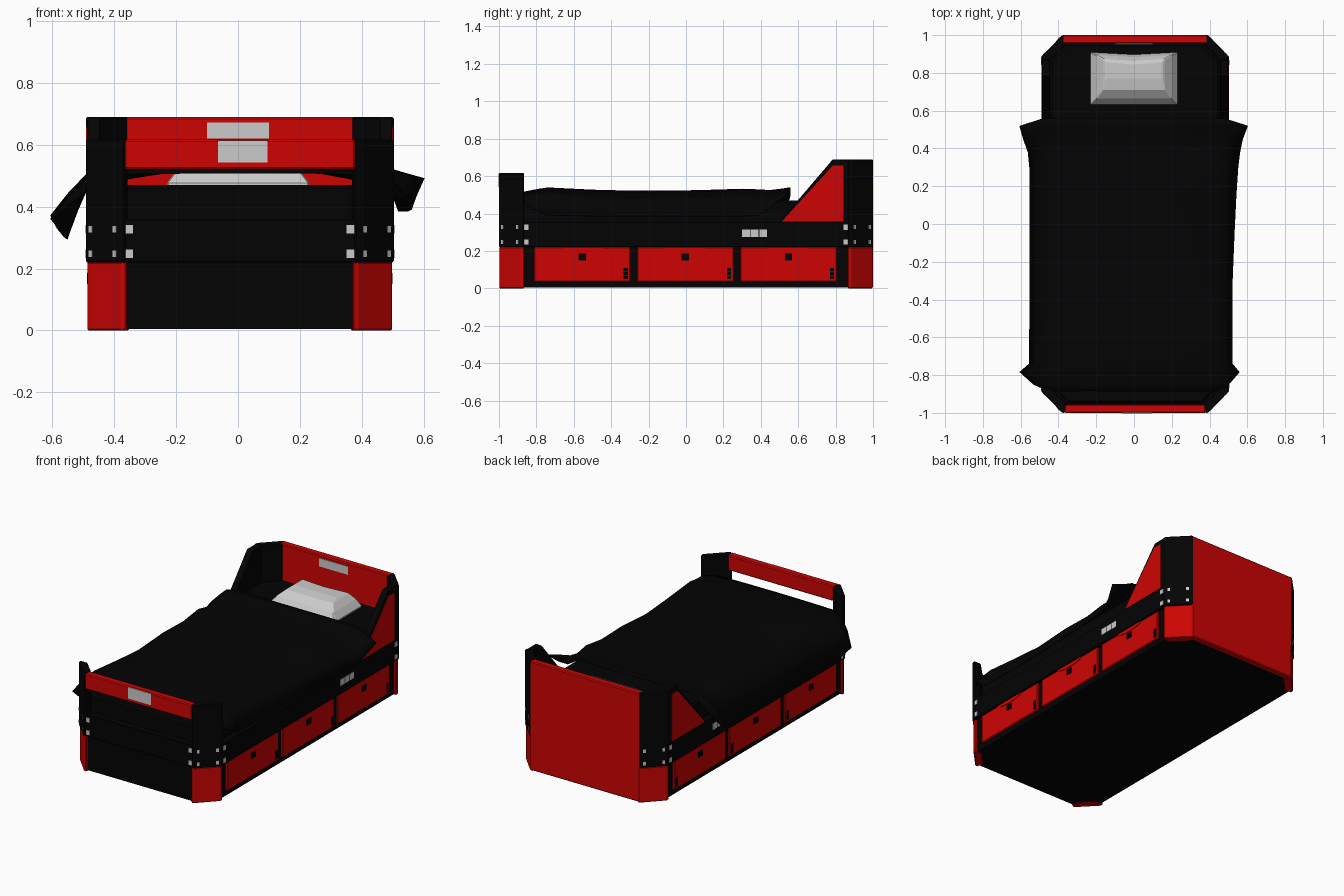
import bpy, bmesh, math
from mathutils import Matrix, Vector

if "Cube" in bpy.data.objects:
    bpy.data.objects.remove(bpy.data.objects["Cube"])


def material(name, col):
    m = bpy.data.materials.new(name)
    m.diffuse_color = (*col, 1)
    m.use_nodes = True
    m.node_tree.nodes["Principled BSDF"].inputs["Base Color"].default_value = m.diffuse_color
    return m


RED = material("red_paint", (0.62, 0.001, 0.001))
BLACK = material("black_paint", (0.001, 0.001, 0.001))
CX = 0.006  # the frame sits slightly right of the origin


def finish(name, bm, mat, bevel=0.0, dx=CX):
    bmesh.ops.recalc_face_normals(bm, faces=bm.faces[:])
    me = bpy.data.meshes.new(name)
    bm.to_mesh(me)
    bm.free()
    ob = bpy.data.objects.new(name, me)
    ob.location.x = dx
    bpy.context.collection.objects.link(ob)
    if mat:
        me.materials.append(mat)
    if bevel:
        b = ob.modifiers.new("bevel", 'BEVEL')
        b.width, b.segments, b.limit_method = bevel, 1, 'ANGLE'
    return ob


def prism(name, pts, axis, a, b, mat, bevel=0.0):
    """Extrude a profile from a to b; axis 'z' takes (x, y), axis 'x' takes (y, z)."""
    bm = bmesh.new()
    place = (lambda p, t: (p[0], p[1], t)) if axis == 'z' else (lambda p, t: (t, p[0], p[1]))
    f = bm.faces.new([bm.verts.new(place(p, a)) for p in pts])
    ext = bmesh.ops.extrude_face_region(bm, geom=[f])
    move = Vector(place((0, 0), b - a))
    bmesh.ops.translate(bm, vec=move, verts=[v for v in ext['geom'] if isinstance(v, bmesh.types.BMVert)])
    return finish(name, bm, mat, bevel)


def box(name, x0, x1, y0, y1, z0, z1, mat=None, bevel=0.0):
    return prism(name, [(x0, y0), (x1, y0), (x1, y1), (x0, y1)], 'z', z0, z1, mat, bevel)


def octagon(hx, hy, c):
    q = [(hx, hy - c), (hx - c, hy)]
    return (q + [(-x, y) for x, y in reversed(q)] + [(-x, -y) for x, y in q]
            + [(x, -y) for x, y in reversed(q)])


# base and mattress
prism("base", octagon(0.477, 0.967, 0.085), 'z', 0.004, 0.23, BLACK)
prism("mattress", octagon(0.447, 0.947, 0.09), 'z', 0.23, 0.47, BLACK, 0.01)

# headboard, foot rails and foot panel
box("headboard", -0.384, 0.384, 0.955, 1.0, 0.004, 0.69, RED, 0.006)
box("foot_top_rail", -0.374, 0.374, -1.0, -0.955, 0.52, 0.617, RED, 0.006)
box("foot_lower_rail", -0.376, 0.376, -0.992, -0.95, 0.22, 0.36, BLACK, 0.004)
box("foot_panel", -0.376, 0.376, -0.982, -0.95, 0.004, 0.22, BLACK)
box("foot_plate", -0.071, 0.089, -1.002, -0.99, 0.542, 0.614)
box("head_plate", -0.106, 0.094, 0.951, 0.96, 0.62, 0.672)

# chamfered corner posts with bolts
post = [(0.372, 1), (0.386, 1), (0.498, 0.885), (0.498, 0.866), (0.45, 0.866), (0.362, 0.955)]
for sx in (-1, 1):
    for sy, end, top in ((-1, "foot", 0.617), (1, "head", 0.69)):
        side = "left" if sx < 0 else "right"
        tag = f"{end}_{side}"
        prism(f"post_{tag}", [(x * sx, y * sy) for x, y in post], 'z', 0.22, top, BLACK, 0.005)
        prism(f"post_base_{tag}", [(x * sx * 0.988, y * sy * 0.998) for x, y in post],
              'z', 0, 0.22, RED, 0.004)
        for z in (0.248, 0.327):
            for x in (0.404, 0.482):
                y = 1 - (x - 0.386) * 0.115 / 0.112
                bm = bmesh.new()
                bmesh.ops.create_cube(bm, size=1, matrix=Matrix.Translation((x * sx, y * sy, z))
                                      @ Matrix.Rotation(math.radians(45 * sx * sy), 4, 'Z')
                                      @ Matrix.Diagonal((0.004, 0.016, 0.022, 1)))
                finish(f"post_bolt_{tag}", bm, None)
            y = 0.855 * sy
            box(f"rail_bolt_{tag}", 0.49 * sx, 0.499 * sx, y - 0.012, y + 0.012, z - 0.014, z + 0.014)
            if sy < 0:
                box(f"foot_bolt_{tag}", 0.345 * sx, 0.37 * sx, -0.996, -0.985, z - 0.014, z + 0.014)

# sides: rail, wing, drawers
for sx, side in ((-1, "left"), (1, "right")):
    def bx(name, a, b, y0, y1, z0, z1, mat=None, bevel=0.0):
        box(f"{name}_{side}", a * sx, b * sx, y0, y1, z0, z1, mat, bevel)

    bx("side_rail", 0.45, 0.496, -0.87, 0.87, 0.22, 0.355, BLACK, 0.004)
    prism(f"wing_{side}", [(0.495, 0.35), (0.87, 0.35), (0.87, 0.69), (0.785, 0.69)],
          'x', 0.45 * sx, 0.494 * sx, BLACK, 0.004)
    prism(f"wing_panel_{side}", [(0.512, 0.357), (0.843, 0.357), (0.843, 0.657), (0.785, 0.657)],
          'x', 0.48 * sx, 0.497 * sx, RED)
    for i in range(3):
        bx("side_plate", 0.49, 0.498, 0.30 + i * 0.046, 0.342 + i * 0.046, 0.275, 0.315)
    for i, c in enumerate((-0.555, -0.003, 0.548)):
        bx(f"drawer_{i}", 0.45, 0.489, c - 0.257, c + 0.257, 0.035, 0.22, RED, 0.004)
        arc = [(c + 0.11 * math.cos(t), 0.219 - 0.024 * math.sin(t))
               for t in (math.pi * k / 10 for k in range(11))]
        prism(f"drawer_lip_{i}_{side}", arc, 'x', 0.48 * sx, 0.492 * sx, RED)
        bx(f"drawer_pull_{i}", 0.48, 0.494, c - 0.02, c + 0.02, 0.15, 0.185, BLACK)
        for k in range(3):
            bx(f"drawer_tag_{i}", 0.48, 0.491, c + 0.222, c + 0.244, 0.05 + k * 0.02, 0.068 + k * 0.02, BLACK)

# pillow: stacked rectangular loops
bm = bmesh.new()
rings = []
for hx, y0, y1, z in ((0.226, 0.635, 0.905, 0.466), (0.232, 0.63, 0.91, 0.474), (0.2, 0.665, 0.895, 0.517),
                      (0.165, 0.71, 0.875, 0.55), (0.15, 0.77, 0.86, 0.56)):
    rings.append([bm.verts.new(p) for p in ((-hx, y0, z), (0, y0, z), (hx, y0, z),
                                            (hx, y1, z), (0, y1 - 0.012, z), (-hx, y1, z))])
for a, b in zip(rings, rings[1:]):
    for k in range(6):
        bm.faces.new((a[k], a[(k + 1) % 6], b[(k + 1) % 6], b[k]))
bm.faces.new(rings[0])
bm.faces.new(rings[-1])
finish("pillow", bm, None, 0.004, dx=0)

# blanket: stations of (y, left hem x, z, top z, right hem x, z, shoulder sag)
stations = [(-0.885, -0.45, 0.485, 0.510, 0.45, 0.48, 0.005), (-0.85, -0.53, 0.42, 0.518, 0.50, 0.44, 0.01),
            (-0.785, -0.605, 0.36, 0.53, 0.557, 0.41, 0.02), (-0.74, -0.553, 0.295, 0.537, 0.52, 0.39, 0.02),
            (-0.5, -0.552, 0.30, 0.525, 0.52, 0.385, 0.03), (-0.3, -0.552, 0.30, 0.52, 0.52, 0.385, 0.04),
            (-0.05, -0.552, 0.30, 0.52, 0.53, 0.385, 0.025), (0.15, -0.552, 0.30, 0.525, 0.54, 0.385, 0.035),
            (0.3, -0.552, 0.30, 0.53, 0.55, 0.385, 0.02), (0.38, -0.56, 0.30, 0.527, 0.56, 0.39, 0.035),
            (0.45, -0.585, 0.33, 0.523, 0.575, 0.43, 0.02), (0.52, -0.605, 0.37, 0.532, 0.602, 0.49, 0.01),
            (0.558, -0.48, 0.495, 0.538, 0.48, 0.515, 0)]
bm = bmesh.new()
rows = []
for y, xl, zl, zt, xr, zr, sag in stations:
    def leg(x, z, s):
        e = min(0.485, abs(x) - 0.01)
        return [(x, z), ((x + e * s) / 2, (z + zt - sag) / 2), (e * s, zt - 0.015 - sag),
                (min(0.42, e - 0.03) * s, zt - sag)]
    sec = leg(xl, zl, -1) + [(-0.25, zt - sag * 0.3), (0, zt), (0.25, zt - sag * 0.2)] + leg(xr, zr, 1)[::-1]
    rows.append([bm.verts.new((x, y, z)) for x, z in sec])
for a, b in zip(rows, rows[1:]):
    for k in range(len(a) - 1):
        bm.faces.new((a[k], a[k + 1], b[k + 1], b[k])).smooth = True
blanket = finish("blanket", bm, BLACK, dx=0)
thick = blanket.modifiers.new("thickness", 'SOLIDIFY')
thick.thickness, thick.offset = 0.005, 0
